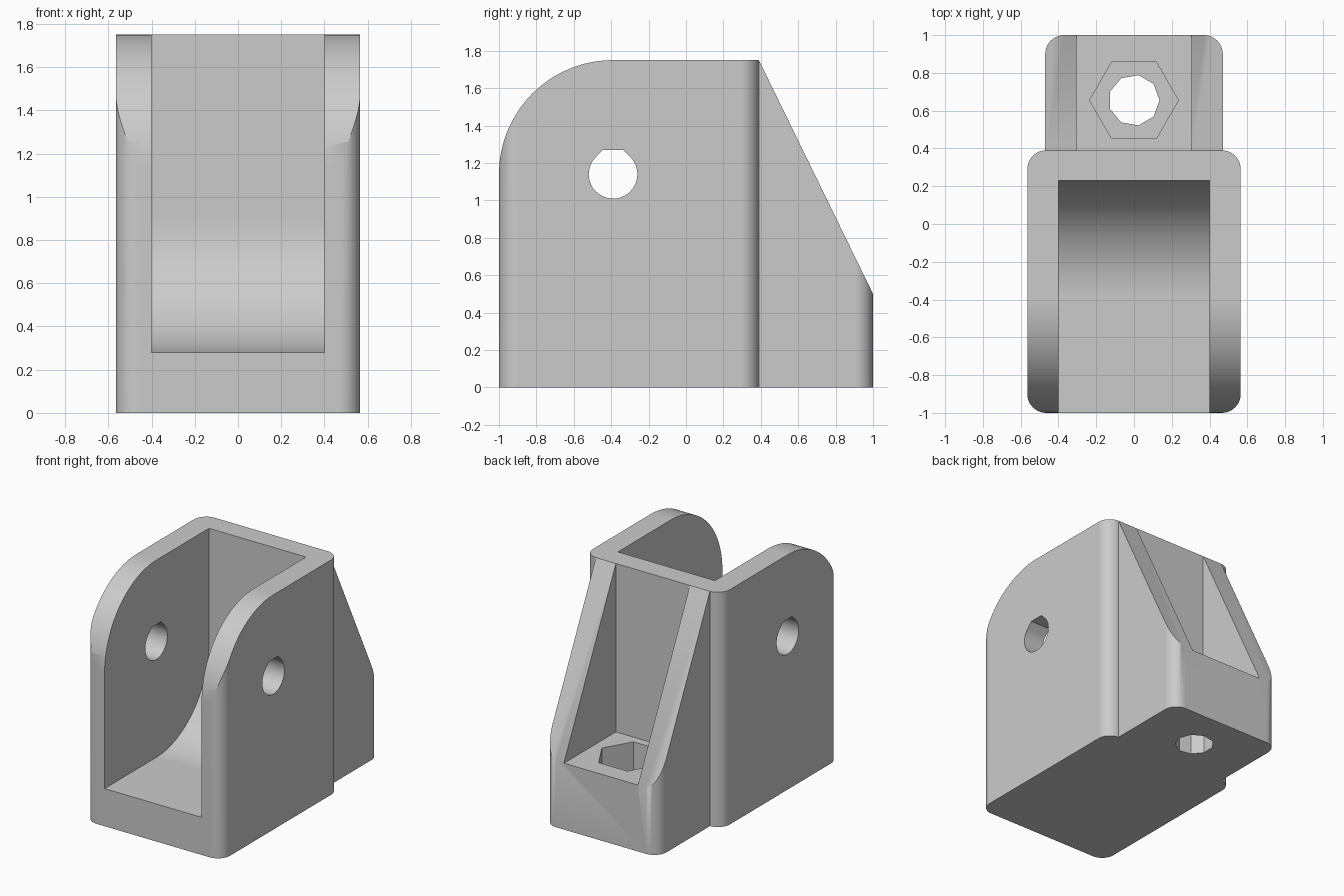
import bpy, bmesh
from math import cos, sin, radians

if "Cube" in bpy.data.objects:
    bpy.data.objects.remove(bpy.data.objects["Cube"], do_unlink=True)

grey = bpy.data.materials.new("light grey plastic")
grey.use_nodes = True
grey.diffuse_color = (0.6, 0.6, 0.6, 1)
grey.node_tree.nodes["Principled BSDF"].inputs["Base Color"].default_value = (0.6, 0.6, 0.6, 1)


def arc(cx, cy, r, start, end, steps=16):
    """Points along an arc, angles in degrees."""
    angles = [radians(start + (end - start) * i / steps) for i in range(steps + 1)]
    return [(cx + r * cos(a), cy + r * sin(a)) for a in angles]


def polygon(cx, cy, r, sides):
    return arc(cx, cy, r, 0, 360, sides)[:-1]


def rounded_plan(half, front, back, r):
    """Rectangle in plan with four rounded corners."""
    x = half - r
    return (arc(x, back - r, r, 0, 90, 10) + arc(-x, back - r, r, 90, 180, 10)
            + arc(-x, front + r, r, 180, 270, 10) + arc(x, front + r, r, 270, 360, 10))


def prism(name, points, axis, low, high):
    """Extrude (y, z) points along x, or (x, y) points along z."""
    bm = bmesh.new()
    place = (lambda p, h: (h, *p)) if axis == "x" else (lambda p, h: (*p, h))
    ends = [[bm.verts.new(place(p, h)) for p in points] for h in (low, high)]
    for ring in ends:
        bm.faces.new(ring)
    for i in range(len(points)):
        bm.faces.new((ends[0][i - 1], ends[0][i], ends[1][i], ends[1][i - 1]))
    bmesh.ops.recalc_face_normals(bm, faces=bm.faces)
    mesh = bpy.data.meshes.new(name)
    bm.to_mesh(mesh)
    bm.free()
    obj = bpy.data.objects.new(name, mesh)
    mesh.materials.append(grey)
    bpy.context.collection.objects.link(obj)
    return obj


def combine(target, tool, operation):
    """Apply a boolean and discard the tool."""
    bpy.context.view_layer.objects.active = target
    mod = target.modifiers.new(operation, "BOOLEAN")
    mod.operation, mod.solver, mod.object = operation, "EXACT", tool
    bpy.ops.object.modifier_apply(modifier=mod.name)
    bpy.data.objects.remove(tool, do_unlink=True)


TOP, PIVOT_Y, PIVOT_Z = 1.75, -0.39, 1.14

# Main clevis: rounded plan trimmed by a side profile with a round front top
bracket = prism("clevis_bracket", rounded_plan(0.565, -1, 0.39, 0.1), "z", 0, TOP)
side = [(-1.2, -0.1), (0.6, -0.1), (0.6, 1.9), (PIVOT_Y, 1.9)]
side += arc(PIVOT_Y, PIVOT_Z, 0.61, 90, 180, 32) + [(-1.0, 1.0), (-1.2, 1.0)]
combine(bracket, prism("side_trim", side, "x", -1, 1), "INTERSECT")

# Slot between the cheeks, with a swept floor
slot = [(-1.2, 2), (-1.2, 0.28)] + arc(PIVOT_Y, 0.9, 0.62, 270, 360, 32) + [(0.23, 2)]
combine(bracket, prism("slot_cutter", slot, "x", -0.4, 0.4), "DIFFERENCE")

# Pivot hole with a truncated teardrop top
flat = 0.13 * 0.414
hole = arc(PIVOT_Y, PIVOT_Z, 0.13, 135, 405, 36)
hole += [(PIVOT_Y + flat, PIVOT_Z + 0.13), (PIVOT_Y - flat, PIVOT_Z + 0.13)]
combine(bracket, prism("pivot_hole_cutter", hole, "x", -1, 1), "DIFFERENCE")

# Rear mounting foot with sloping side ribs
foot = prism("rear_foot", rounded_plan(0.47, 0.1, 1, 0.1), "z", 0, 1.9)
slope = [(0.32, -0.1), (1.2, -0.1), (1.2, 0.5), (1, 0.5), (0.39, TOP), (0.32, 1.6)]
combine(foot, prism("slope_trim", slope, "x", -1, 1), "INTERSECT")
pocket = [(0.2, 0.495), (1.2, 0.495), (1.2, 2), (0.2, 2)]
combine(foot, prism("pocket_cutter", pocket, "x", -0.305, 0.305), "DIFFERENCE")

# Hexagonal nut recess and faceted bolt hole
combine(foot, prism("nut_cutter", polygon(0, 0.655, 0.235, 6), "z", 0.2, 0.8), "DIFFERENCE")
combine(foot, prism("bolt_cutter", polygon(0, 0.655, 0.135, 9), "z", -0.2, 0.8), "DIFFERENCE")
combine(bracket, foot, "UNION")

# Smooth rounded walls, keep corners sharp
bpy.ops.object.select_all(action="DESELECT")
bracket.select_set(True)
bpy.context.view_layer.objects.active = bracket
bpy.ops.object.shade_smooth_by_angle(angle=radians(30))
weighted = bracket.modifiers.new("weighted_normals", "WEIGHTED_NORMAL")
weighted.keep_sharp = True
